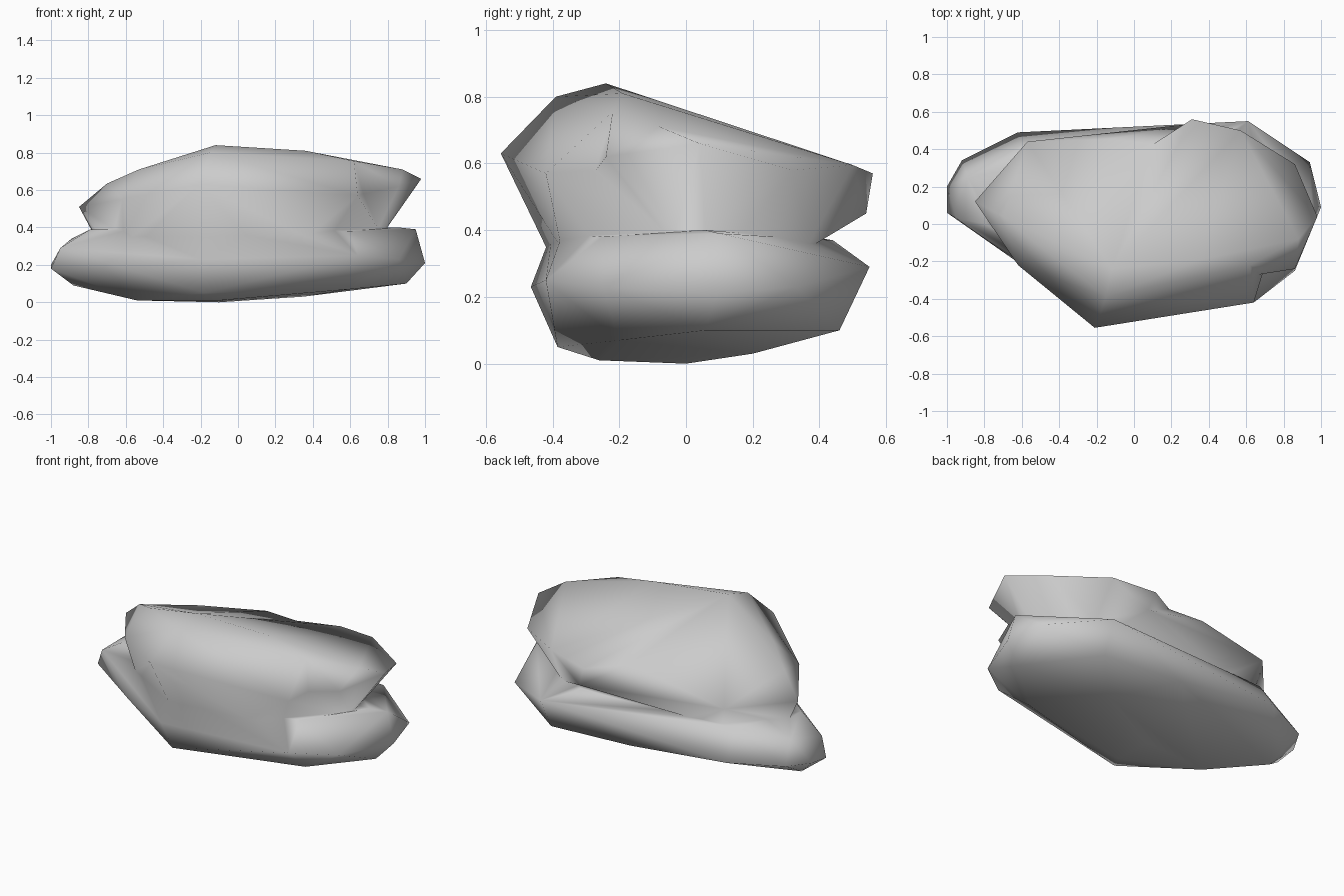
import bpy, bmesh
from mathutils import Vector

if "Cube" in bpy.data.objects:
    bpy.data.objects.remove(bpy.data.objects["Cube"])


def stone(name, rings, dents=()):
    """Faceted boulder: hull around a few rough rings, with rim edges pushed in."""
    bm = bmesh.new()
    for ring in rings:
        for p in ring:
            bm.verts.new(p)
    bmesh.ops.convex_hull(bm, input=bm.verts[:])
    loose = [v for v in bm.verts if not v.link_faces]
    bmesh.ops.delete(bm, geom=loose, context='VERTS')

    for a, b, target in dents:
        near = lambda p: min(bm.verts, key=lambda v: (v.co - Vector(p)).length)
        edge = bm.edges.get((near(a), near(b)))
        if edge:
            out = bmesh.ops.subdivide_edges(bm, edges=[edge], cuts=1)
            for v in out['geom_inner']:
                if isinstance(v, bmesh.types.BMVert):
                    v.co = target
    bmesh.ops.triangulate(bm, faces=bm.faces[:])
    bmesh.ops.recalc_face_normals(bm, faces=bm.faces[:])
    me = bpy.data.meshes.new(name)
    bm.to_mesh(me)
    bm.free()
    ob = bpy.data.objects.new(name, me)
    bpy.context.collection.objects.link(ob)
    return ob


# Lower stone: flat underside, wide belly, shallow top
lower = stone("stacked_stones", [
    [(-.54, -.05, .01), (-.1, -.26, .01), (-.1, 0, 0), (.35, .2, .03),
     (-.18, -.385, .05), (.6, -.2, .07), (.9, .06, .1), (.6, .46, .1),
     (.05, .47, .13), (-.88, .13, .09)],
    [(-1, .2, .2), (-1, .06, .18), (-.92, .34, .21), (-.62, .49, .21), (.61, .55, .29),
     (.94, .33, .23), (1, .09, .21), (.86, -.25, .23), (.64, -.42, .25),
     (-.2, -.465, .23), (-.6, -.22, .18)],
    [(-.95, .03, .29), (-.89, .25, .34), (-.79, 0, .39), (-.6, .38, .38), (.4, .44, .37),
     (.95, .1, .39), (.86, .06, .4), (.6, -.25, .38), (.35, -.37, .39),
     (-.18, -.4, .4), (-.58, -.17, .39)],
])

# Upper stone: top slopes down to the back, underside tucks inward
upper = stone("upper_stone", [
    [(-.12, -.24, .84), (.36, -.19, .81), (-.15, -.39, .8), (.62, -.22, .755),
     (.88, -.08, .71), (-.53, -.1, .71), (-.7, .04, .635)],
    [(-.21, -.555, .63), (.64, -.42, .57), (.86, -.24, .62), (.98, .04, .66),
     (.86, .32, .58), (.57, .5, .595), (.31, .56, .57),
     (-.57, .44, .51), (-.85, .12, .51), (-.62, -.22, .55)],
    [(-.18, -.41, .33), (.38, -.37, .34), (.77, 0, .36), (.6, .39, .36), (.35, .54, .45),
     (-.5, .36, .35), (-.78, .1, .38), (-.58, -.18, .34)],
], dents=[
    ((.64, -.42, .57), (.86, -.24, .62), (.67, -.27, .58)),
    ((-.57, .44, .51), (.31, .56, .57), (-.12, .455, .59)),
    ((-.12, .455, .59), (.31, .56, .57), (.1, .425, .6)),
])

# Fuse both into one skin with a shared waist
mod = lower.modifiers.new("fuse", 'BOOLEAN')
mod.operation, mod.solver, mod.object = 'UNION', 'EXACT', upper
deps = bpy.context.evaluated_depsgraph_get()
fused = bpy.data.meshes.new_from_object(lower.evaluated_get(deps))
lower.modifiers.clear()
lower.data = fused
bpy.data.objects.remove(upper)

# Weld seam slivers and smooth the surface
bm = bmesh.new()
bm.from_mesh(fused)
bmesh.ops.triangulate(bm, faces=bm.faces[:])
bmesh.ops.remove_doubles(bm, verts=bm.verts[:], dist=.03)
for f in bm.faces:
    f.smooth = True
bm.to_mesh(fused)
bm.free()
